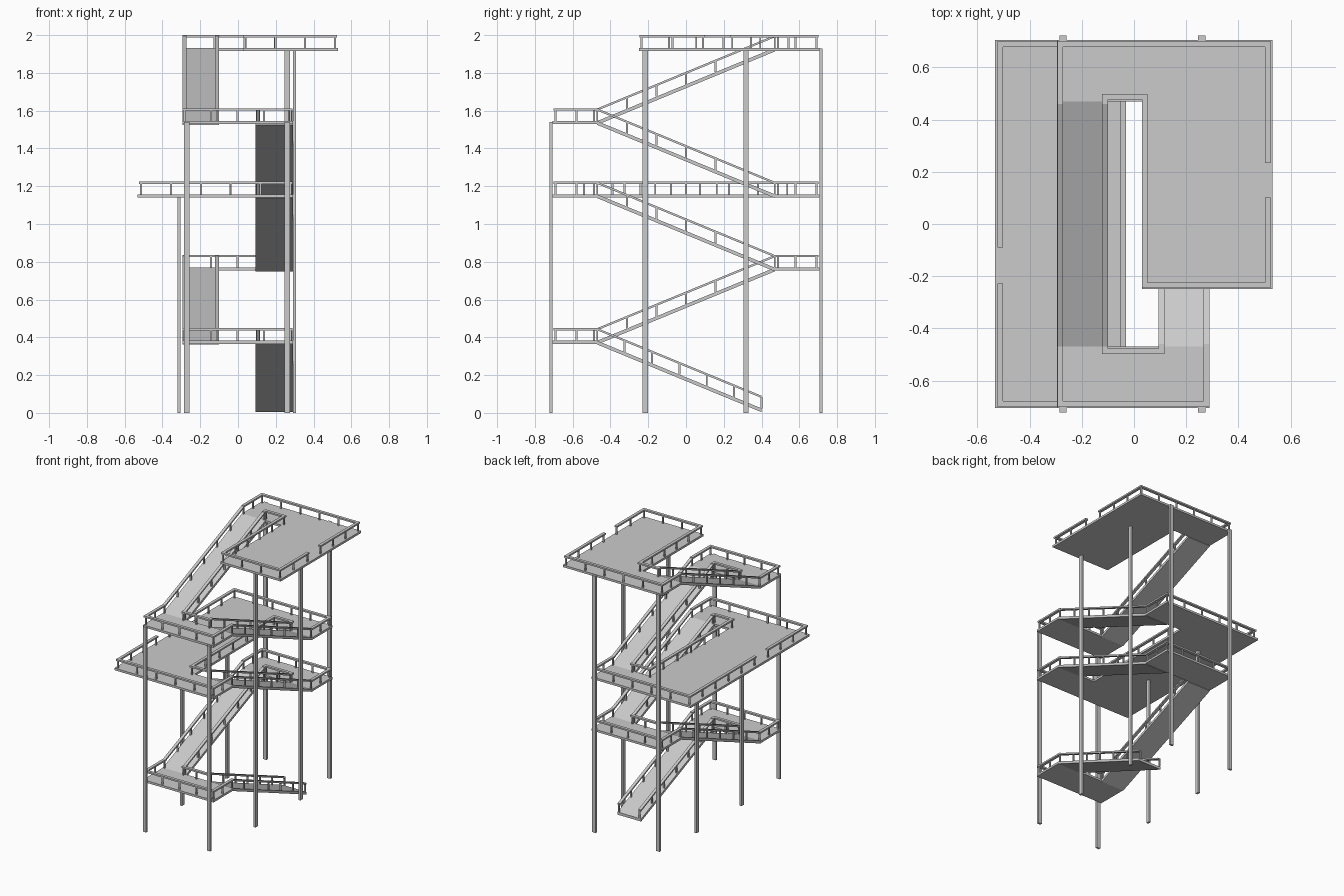
import bpy, bmesh, math
from mathutils import Vector

if "Cube" in bpy.data.objects:
    bpy.data.objects.remove(bpy.data.objects["Cube"])

T = 0.016                                  # slab thickness
LEV = [0.382, 0.769, 1.157, 1.545, 1.933]  # walking heights of the five levels
L, R, IL, IR = -0.295, 0.29, -0.10, 0.093  # stair strip edges in x
YE, YO = 0.47, 0.706                       # landing inner and outer edges in y
RH, RW, RT = 0.067, 0.022, 0.012           # handrail height, width, thickness


def finish(bm, name):
    bmesh.ops.recalc_face_normals(bm, faces=bm.faces)
    me = bpy.data.meshes.new(name)
    bm.to_mesh(me)
    bm.free()
    ob = bpy.data.objects.new(name, me)
    bpy.context.collection.objects.link(ob)
    return ob


def beam(bm, p, q, w, h, ext=0.0):
    """Bar with vertical ends whose top centre line runs from p to q."""
    p, q = Vector(p), Vector(q)
    d = q - p
    d /= Vector((d.x, d.y)).length
    p, q = p - d * ext, q + d * ext
    s = Vector((-d.y, d.x, 0)) * w / 2
    z = Vector((0, 0, h))
    a, b = [[bm.verts.new(c) for c in (e - s, e + s, e + s - z, e - s - z)] for e in (p, q)]
    bm.faces.new(a)
    bm.faces.new(b)
    for i in range(4):
        j = (i + 1) % 4
        bm.faces.new((a[i], a[j], b[j], b[i]))


def slab(name, pts, z):
    bm = bmesh.new()
    f = bm.faces.new([bm.verts.new((x, y, z - T)) for x, y in pts])
    r = bmesh.ops.extrude_face_region(bm, geom=[f])
    bmesh.ops.translate(bm, vec=(0, 0, T), verts=[v for v in r['geom'] if isinstance(v, bmesh.types.BMVert)])
    finish(bm, name)


def railing(name, paths):
    """Handrail with evenly spaced square posts along each floor path."""
    bm = bmesh.new()
    for pts in paths:
        for p, q in zip(pts, pts[1:]):
            p, q = Vector(p), Vector(q)
            up = Vector((0, 0, RH))
            slope = abs(p.z - q.z) > 0.01
            beam(bm, p + up, q + up, RW, RT, 0 if slope else RW / 2)
            n = max(1, math.ceil((q - p).length / 0.18))
            for i in range(n + 1):
                c = p.lerp(q, i / n)
                x = Vector((0.005, 0, 0))
                beam(bm, c - x + Vector((0, 0, RH - RT / 2)), c + x + Vector((0, 0, RH - RT / 2)),
                     0.01, RH - RT / 2)
    finish(bm, name)


def flat(pts, z):
    return [(x, y, z) for x, y in pts]


def rect(x0, y0, x1, y1):
    return [(x0, y0), (x1, y0), (x1, y1), (x0, y1)]


# Small turning landings (front, back, front)
RX0, RX1, RY = L + 0.012, R - 0.012, YO - 0.016
NL, NR, NY = IL - 0.011, IR + 0.012, YE + 0.018
for name, z, s in (("lower_front_landing", LEV[0], -1), ("lower_back_landing", LEV[1], 1),
                   ("upper_front_landing", LEV[3], -1)):
    slab(name, rect(L, s * YE, R, s * YO), z)
    railing(name + "_railing", [
        flat([(RX0, s * YE), (RX0, s * RY), (RX1, s * RY), (RX1, s * YE)], z),
        flat([(NL, s * YE), (NL, s * NY), (NR, s * NY), (NR, s * YE)], z)])

# Middle platform: U shape opening to the right
slab("middle_platform", [(-0.533, -YO), (R, -YO), (R, -YE), (-0.03, -YE),
                         (-0.03, YE), (R, YE), (R, YO), (-0.533, YO)], LEV[2])
railing("middle_platform_railing", [
    flat([(RX1, -YE), (RX1, -RY), (-0.513, -RY), (-0.513, -0.24)], LEV[2]),
    flat([(-0.513, -0.08), (-0.513, RY), (RX1, RY), (RX1, YE)], LEV[2]),
    flat([(NR, -YE), (NR, -NY), (-0.041, -NY), (-0.041, NY), (NR, NY), (NR, YE)], LEV[2])])

# Top platform: L shape
slab("top_platform", [(L, YE), (0.03, YE), (0.03, -0.25), (0.53, -0.25), (0.53, YO), (L, YO)], LEV[4])
railing("top_platform_railing", [
    flat([(RX0, YE), (RX0, RY), (0.513, RY), (0.513, 0.245)], LEV[4]),
    flat([(0.513, 0.09), (0.513, -0.235), (0.041, -0.235), (0.041, NY), (NL, NY), (NL, YE)], LEV[4])])

# Sloped flights: side, start (y, z), end (y, z)
slope = (LEV[1] - LEV[0]) / (2 * YE)
ground = (0.4, LEV[0] - slope * (0.4 + YE))
flights = [("R", ground, (-YE, LEV[0])), ("L", (-YE, LEV[0]), (YE, LEV[1])),
           ("R", (YE, LEV[1]), (-YE, LEV[2])), ("R", (YE, LEV[2]), (-YE, LEV[3])),
           ("L", (-YE, LEV[3]), (YE, LEV[4]))]
for i, (side, a, b) in enumerate(flights, 1):
    x0, x1 = (IR, R) if side == "R" else (L, IL)
    xm = (x0 + x1) / 2
    bm = bmesh.new()
    beam(bm, (xm, *a), (xm, *b), x1 - x0, 0.02)
    finish(bm, f"flight_{i}")
    rails = (NR, RX1) if side == "R" else (RX0, NL)
    railing(f"flight_{i}_railing", [[(x, *a), (x, *b)] for x in rails])

# Support columns: x, y, height, width in x, width in y
cols = [(x, s * 0.714, h, 0.028, 0.016) for x in (-0.272, 0.26)
        for s, h in ((-1, LEV[3] - 0.004), (1, LEV[4] - 0.004))]
cols += [(x, y, h, 0.016, 0.028) for x, h in ((-0.312, LEV[2] - T), (0.298, LEV[4] - T))
         for y in (-0.215, 0.318)]
for i, (x, y, h, wx, wy) in enumerate(cols, 1):
    bm = bmesh.new()
    beam(bm, (x - wx / 2, y, h), (x + wx / 2, y, h), wy, h)
    finish(bm, f"column_{i}")
